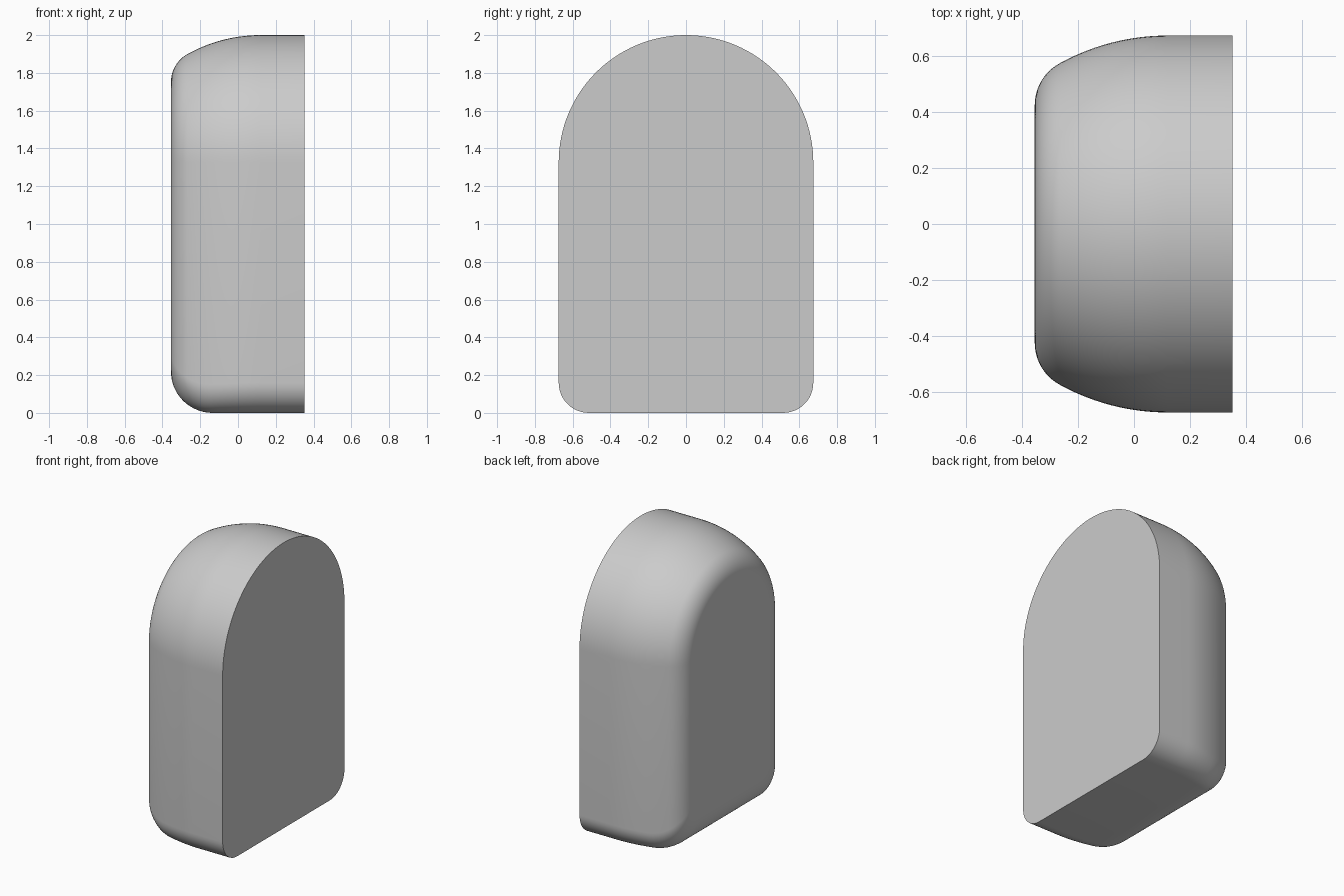
import bpy, bmesh
from math import sin, cos, pi, radians, sqrt

cube = bpy.data.objects.get("Cube")
if cube:
    bpy.data.objects.remove(cube, do_unlink=True)

FLAT_X, BACK_X, HALF_W, HEIGHT = 0.353, -0.355, 0.674, 2.0
ARCH_Z = HEIGHT - HALF_W

# Side profile: straight wall, shallow arc, then a tight rounded edge
lean, edge_r, arc_x = radians(29), 0.17, 0.12
edge_x = BACK_X + edge_r * (1 - sin(lean))
arc_r = (arc_x - edge_x) / sin(lean)
profile = [(FLAT_X, 0.0)]
for i in range(13):
    a = lean * i / 12
    profile.append((arc_x - arc_r * sin(a), arc_r * (1 - cos(a))))
arc_d = profile[-1][1]
for i in range(1, 13):
    a = lean + (pi / 2 - lean) * i / 12
    profile.append((BACK_X + edge_r * (1 - sin(a)),
                    arc_d + edge_r * (cos(lean) - cos(a))))


def bottom_height(x, r=0.22):
    """Rounded lower edge on the closed side."""
    t = max(0.0, BACK_X + r - x)
    return r - sqrt(max(0.0, r * r - t * t))


def outline(x, inset):
    """Arched outline with rounded lower corners."""
    w, b = HALF_W - inset, bottom_height(x)
    r = 0.16 - 0.2 * inset
    pts = [(w * cos(pi * i / 64), ARCH_Z + w * sin(pi * i / 64)) for i in range(65)]
    for cy, start in ((r - w, pi), (w - r, 1.5 * pi)):
        for i in range(13):
            a = start + pi / 2 * i / 12
            pts.append((cy + r * cos(a), b + r + r * sin(a)))
    return [(x, y, z) for y, z in pts]


# Loft the outlines into one closed shell
bm = bmesh.new()
rings = [[bm.verts.new(p) for p in outline(x, d)] for x, d in profile]
for r0, r1 in zip(rings, rings[1:]):
    n = len(r0)
    for i in range(n):
        j = (i + 1) % n
        bm.faces.new((r0[i], r0[j], r1[j], r1[i]))
bm.faces.new(rings[0])
bm.faces.new(rings[-1])
bmesh.ops.recalc_face_normals(bm, faces=bm.faces)
mesh = bpy.data.meshes.new("arched_body")
bm.to_mesh(mesh)
bm.free()
body = bpy.data.objects.new("arched_body", mesh)
bpy.context.collection.objects.link(body)

# Plain grey
grey = bpy.data.materials.new("light_grey")
grey.use_nodes = True
color = (0.6, 0.6, 0.6, 1)
grey.diffuse_color = color
grey.node_tree.nodes["Principled BSDF"].inputs["Base Color"].default_value = color
mesh.materials.append(grey)

bpy.ops.object.select_all(action="DESELECT")
body.select_set(True)
bpy.context.view_layer.objects.active = body
bpy.ops.object.shade_smooth_by_angle(angle=radians(35))
